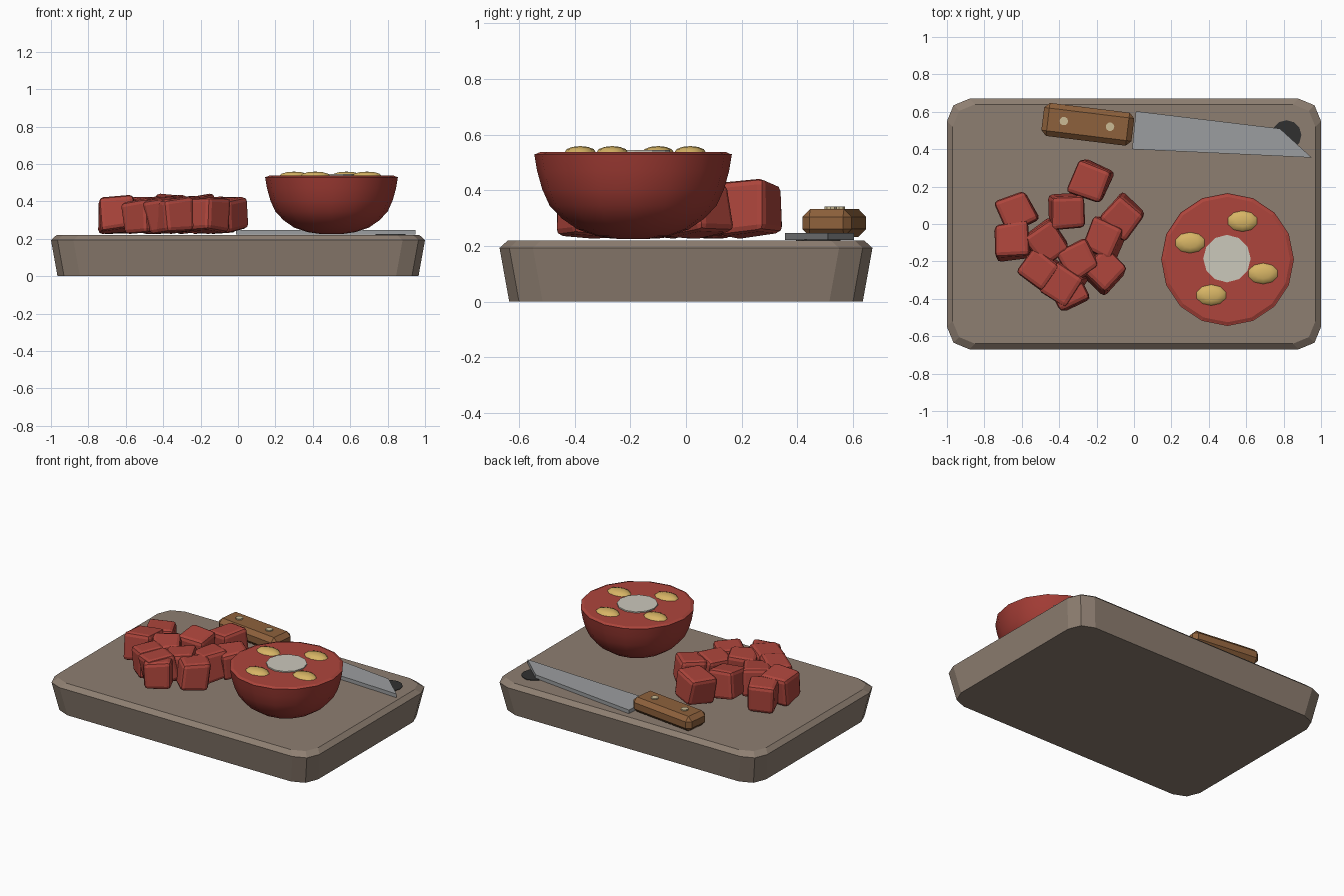
import bpy, bmesh, random
from math import sin, cos, pi, radians
from mathutils import Vector, Matrix

if "Cube" in bpy.data.objects:
    bpy.data.objects.remove(bpy.data.objects["Cube"])

random.seed(4)


def mat(name, rgb):
    m = bpy.data.materials.new(name)
    m.diffuse_color = (*rgb, 1)
    m.use_nodes = True
    m.node_tree.nodes["Principled BSDF"].inputs["Base Color"].default_value = m.diffuse_color
    return m


WOOD = mat("board_wood", (0.27, 0.21, 0.165))
RED = mat("tomato_flesh", (0.42, 0.06, 0.045))
SKIN = mat("tomato_skin", (0.36, 0.045, 0.035))
SEED = mat("seed_yellow", (0.68, 0.46, 0.13))
CORE = mat("core_white", (0.6, 0.58, 0.5))
HANDLE = mat("handle_wood", (0.27, 0.12, 0.045))
STEEL = mat("steel", (0.33, 0.34, 0.35))
BRASS = mat("rivet_metal", (0.6, 0.5, 0.3))
DARK = mat("hole_dark", (0.03, 0.03, 0.03))


def finish(name, bm, material, smooth=None):
    bmesh.ops.recalc_face_normals(bm, faces=bm.faces)
    me = bpy.data.meshes.new(name)
    bm.to_mesh(me)
    bm.free()
    ob = bpy.data.objects.new(name, me)
    bpy.context.collection.objects.link(ob)
    me.materials.append(material)
    if smooth:
        bpy.ops.object.select_all(action='DESELECT')
        ob.select_set(True)
        bpy.context.view_layer.objects.active = ob
        bpy.ops.object.shade_smooth_by_angle(angle=radians(smooth))
    return ob


def loft(name, rings, material, smooth=None):
    """Skin a list of equal-length point rings and cap both ends."""
    bm = bmesh.new()
    vs = [[bm.verts.new(p) for p in r] for r in rings]
    n = len(vs[0])
    for a, b in zip(vs, vs[1:]):
        for i in range(n):
            j = (i + 1) % n
            bm.faces.new((a[i], a[j], b[j], b[i]))
    bm.faces.new(vs[0])
    bm.faces.new(vs[-1])
    return finish(name, bm, material, smooth)


def circle(c, r, z, n):
    return [(c[0] + r * cos(2 * pi * i / n), c[1] + r * sin(2 * pi * i / n), z) for i in range(n)]


def disc(name, c, r, z0, z1, n, material):
    return loft(name, [circle(c, r, z0, n), circle(c, r, z1, n)], material)


def rounded_rect(inset, z, r=0.12):
    pts = []
    for q, (sx, sy) in enumerate(((1, 1), (-1, 1), (-1, -1), (1, -1))):
        for k in range(3):
            a = pi / 2 * (q + k / 2)
            pts.append((sx * (1 - inset - r) + r * cos(a), sy * (0.67 - inset - r) + r * sin(a), z))
    return pts


# Cutting board with tapered sides, chamfered rim and dark hanging hole
loft("cutting_board", [rounded_rect(0.035, 0), rounded_rect(0, 0.193), rounded_rect(0.03, 0.22)], WOOD)
disc("hanging_hole", (0.815, 0.475), 0.08, 0.21, 0.224, 12, DARK)

# Halved tomato: skin bowl, cut face, core and seeds
TC = (0.5, -0.19)
profile = [(0.06, 0.226), (0.13, 0.236), (0.2, 0.26), (0.255, 0.298), (0.3, 0.345),
           (0.327, 0.405), (0.345, 0.47), (0.355, 0.53)]
loft("tomato_half", [circle(TC, r, z, 16) for r, z in profile], SKIN, 40)
loft("cut_face", [circle(TC, 0.354, 0.528, 16), circle(TC, 0.335, 0.537, 16)], RED)
disc("tomato_core", (0.497, -0.185), 0.127, 0.525, 0.545, 12, CORE)
for i, (x, y) in enumerate(((0.58, 0.015), (0.3, -0.1), (0.69, -0.265), (0.413, -0.38))):
    bm = bmesh.new()
    bmesh.ops.create_uvsphere(bm, u_segments=10, v_segments=6, radius=1,
                              matrix=Matrix.Translation((x, y, 0.537)) @ Matrix.Diagonal((0.082, 0.056, 0.022, 1)))
    finish(f"seed_{i + 1}", bm, SEED, 60)

# Diced tomato pieces: slightly skewed, bevelled and tilted cubes (x, y, turn)
dice = [(-0.23, 0.23, -22), (-0.625, 0.065, 25), (-0.36, 0.07, 3), (-0.06, 0.04, -40),
        (-0.65, -0.09, 5), (-0.47, -0.1, 35), (-0.16, -0.08, -25), (-0.505, -0.24, -35),
        (-0.29, -0.195, 30), (-0.16, -0.255, 45), (-0.375, -0.32, 58), (-0.35, -0.36, 27)]
for i, (x, y, turn) in enumerate(dice):
    bm = bmesh.new()
    bmesh.ops.create_cube(bm, size=0.182)
    for v in bm.verts:
        v.co += Vector([random.uniform(-0.01, 0.01) for _ in range(3)])
    bmesh.ops.bevel(bm, geom=bm.edges[:], offset=0.024, segments=2, profile=0.5, affect='EDGES')
    tilt = Matrix.Rotation(radians(random.uniform(-7, 7)), 4, 'X') @ Matrix.Rotation(radians(random.uniform(-7, 7)), 4, 'Y')
    bm.transform(Matrix.Rotation(radians(turn), 4, 'Z') @ tilt)
    low = min(v.co.z for v in bm.verts)
    bm.transform(Matrix.Translation((x, y, 0.226 - low)))
    finish(f"tomato_dice_{i + 1}", bm, RED)

# Knife blade
outline = [(-0.01, 0.4), (0.95, 0.355), (0.78, 0.51), (0.01, 0.603)]
loft("knife_blade", [[(x, y, z) for x, y in outline] for z in (0.222, 0.247)], STEEL)

# Knife handle with chamfered edges, and two rivets
bm = bmesh.new()
bmesh.ops.create_cube(bm, size=1, matrix=Matrix.Diagonal((0.485, 0.178, 0.1, 1)))
bmesh.ops.bevel(bm, geom=bm.edges[:], offset=0.028, segments=1, affect='EDGES')
bm.transform(Matrix.Translation((-0.247, 0.533, 0.283)) @ Matrix.Rotation(radians(-7), 4, 'Z'))
finish("knife_handle", bm, HANDLE)
for i, c in enumerate(((-0.375, 0.55), (-0.128, 0.52))):
    disc(f"rivet_{i + 1}", c, 0.023, 0.3, 0.341, 10, BRASS)
